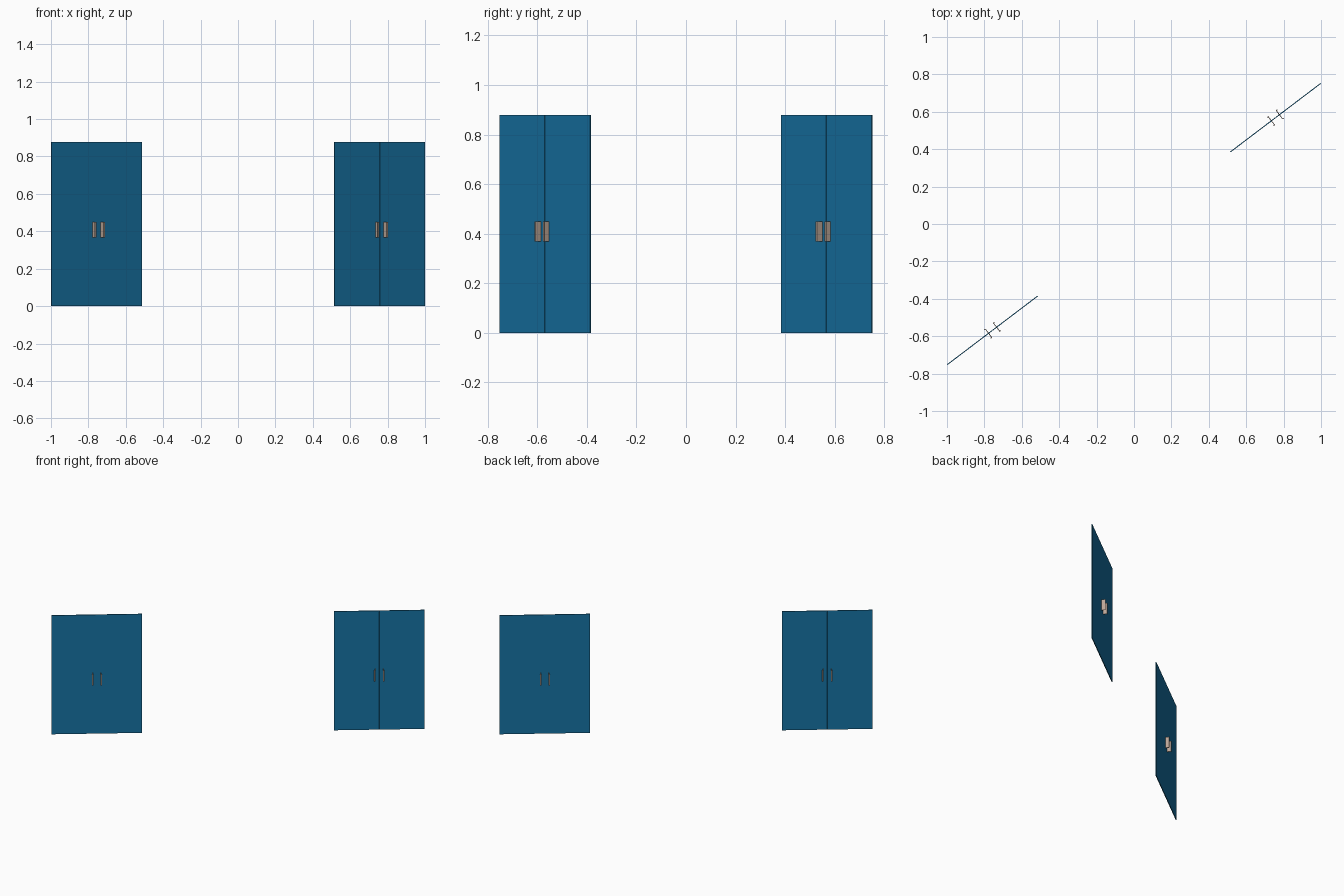
import bpy, bmesh, math
from mathutils import Matrix

if "Cube" in bpy.data.objects:
    bpy.data.objects.remove(bpy.data.objects["Cube"])

ANGLE = math.atan2(0.368, 0.485)
LEAF, HEIGHT, THICK = 0.3035, 0.878, 0.005


def material(name, color):
    m = bpy.data.materials.new(name)
    m.diffuse_color = color
    m.use_nodes = True
    m.node_tree.nodes["Principled BSDF"].inputs["Base Color"].default_value = m.diffuse_color
    return m


blue = material("blue_panel", (0.008, 0.17, 0.37, 1))
metal = material("handle_metal", (0.5, 0.38, 0.31, 1))


def add_object(name, bm, mat, frame):
    bmesh.ops.recalc_face_normals(bm, faces=bm.faces)
    me = bpy.data.meshes.new(name)
    bm.to_mesh(me)
    bm.free()
    me.materials.append(mat)
    ob = bpy.data.objects.new(name, me)
    ob.matrix_world = frame
    bpy.context.collection.objects.link(ob)


def leaf(name, side, frame):
    # thin door leaf with a hairline gap at the meeting edge
    bm = bmesh.new()
    gap = 0.0006
    m = Matrix.Translation((side * (LEAF + gap) / 2, 0, HEIGHT / 2)) \
        @ Matrix.Diagonal((LEAF - gap, THICK, HEIGHT, 1))
    bmesh.ops.create_cube(bm, size=1, matrix=m)
    add_object(name, bm, blue, frame)


def handle(name, side, face, frame):
    # upright pull: L-shaped profile extruded vertically
    profile = [(0.025, 0.001), (0.029, 0.001), (0.029, 0.026),
               (0.034, 0.026), (0.034, 0.030), (0.025, 0.030)]
    bm = bmesh.new()
    vs = [bm.verts.new((side * x, face * y, 0.368)) for x, y in profile]
    base = bm.faces.new(vs)
    ext = bmesh.ops.extrude_face_region(bm, geom=[base])
    top = [g for g in ext["geom"] if isinstance(g, bmesh.types.BMVert)]
    bmesh.ops.translate(bm, verts=top, vec=(0, 0, 0.082))
    add_object(name, bm, metal, frame)


# two double doors, each with handles on both faces
for pair, s in (("left", -1), ("right", 1)):
    frame = Matrix.Translation((s * 0.756, s * 0.568, 0)) @ Matrix.Rotation(ANGLE, 4, 'Z')
    for label, side in (("outer", s), ("inner", -s)):
        leaf(f"{pair}_{label}_door_leaf", side, frame)
        for where, face in (("front", -1), ("back", 1)):
            handle(f"{pair}_{label}_{where}_handle", side, face, frame)
